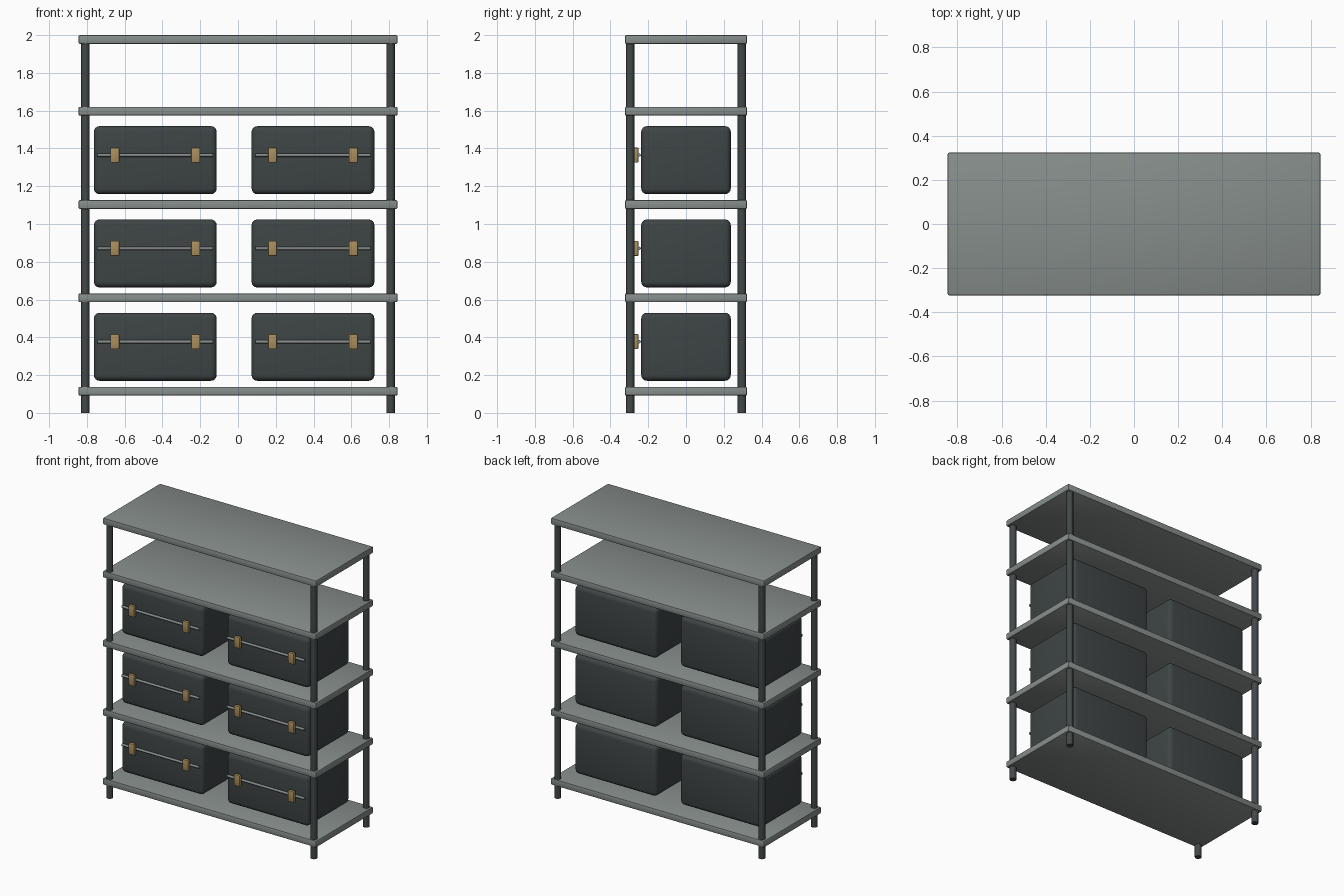
import bpy
import math

if "Cube" in bpy.data.objects:
    bpy.data.objects.remove(bpy.data.objects["Cube"])


def material(name, rgb):
    m = bpy.data.materials.new(name)
    m.diffuse_color = (*rgb, 1)
    m.use_nodes = True
    m.node_tree.nodes["Principled BSDF"].inputs["Base Color"].default_value = m.diffuse_color
    return m


SHELF = material("grey_laminate", (0.24, 0.27, 0.26))
POST = material("dark_metal", (0.055, 0.065, 0.068))
CASE = material("dark_case", (0.048, 0.058, 0.06))
BRASS = material("brass", (0.40, 0.27, 0.11))


def finish(ob, name, mat):
    ob.name = name
    ob.data.materials.append(mat)
    bpy.ops.object.shade_smooth_by_angle(angle=math.radians(35))
    return ob


def box(name, loc, size, bevel, segments, mat):
    bpy.ops.mesh.primitive_cube_add(size=1, location=loc)
    ob = bpy.context.object
    ob.scale = size
    bpy.ops.object.transform_apply(location=False, rotation=False, scale=True)
    mod = ob.modifiers.new("rounded_edges", 'BEVEL')
    mod.width = bevel
    mod.segments = segments
    bpy.ops.object.modifier_apply(modifier=mod.name)
    return finish(ob, name, mat)


def rod(name, loc, radius, length, mat, rot=(0, 0, 0), sides=20):
    bpy.ops.mesh.primitive_cylinder_add(vertices=sides, radius=radius,
                                        depth=length, location=loc, rotation=rot)
    return finish(bpy.context.object, name, mat)


# Shelves
for i, z in enumerate((0.115, 0.609, 1.103, 1.597, 1.977)):
    box(f"shelf_{i + 1}", (0, 0, z), (1.688, 0.646, 0.046), 0.006, 2, SHELF)

# Corner posts
for sx, side in ((-1, "left"), (1, "right")):
    for sy, end in ((-1, "front"), (1, "back")):
        rod(f"{end}_{side}_post", (sx * 0.808, sy * 0.296, 0.99), 0.0225, 1.98, POST)

# Storage cases, each with a front bar and two latches
for row in range(3):
    z = 0.35 + row * 0.494
    for x, side in ((-0.438, "left"), (0.397, "right")):
        tag = f"{side}_{row + 1}"
        box(f"case_{tag}", (x, 0, z), (0.65, 0.474, 0.36), 0.03, 4, CASE)
        rod(f"case_bar_{tag}", (x, -0.248, z + 0.027), 0.009, 0.61, SHELF,
            rot=(0, math.pi / 2, 0), sides=12)
        for k, dx in enumerate((-0.214, 0.214)):
            box(f"latch_{tag}_{k + 1}", (x + dx, -0.264, z + 0.027),
                (0.047, 0.024, 0.08), 0.005, 2, BRASS)
